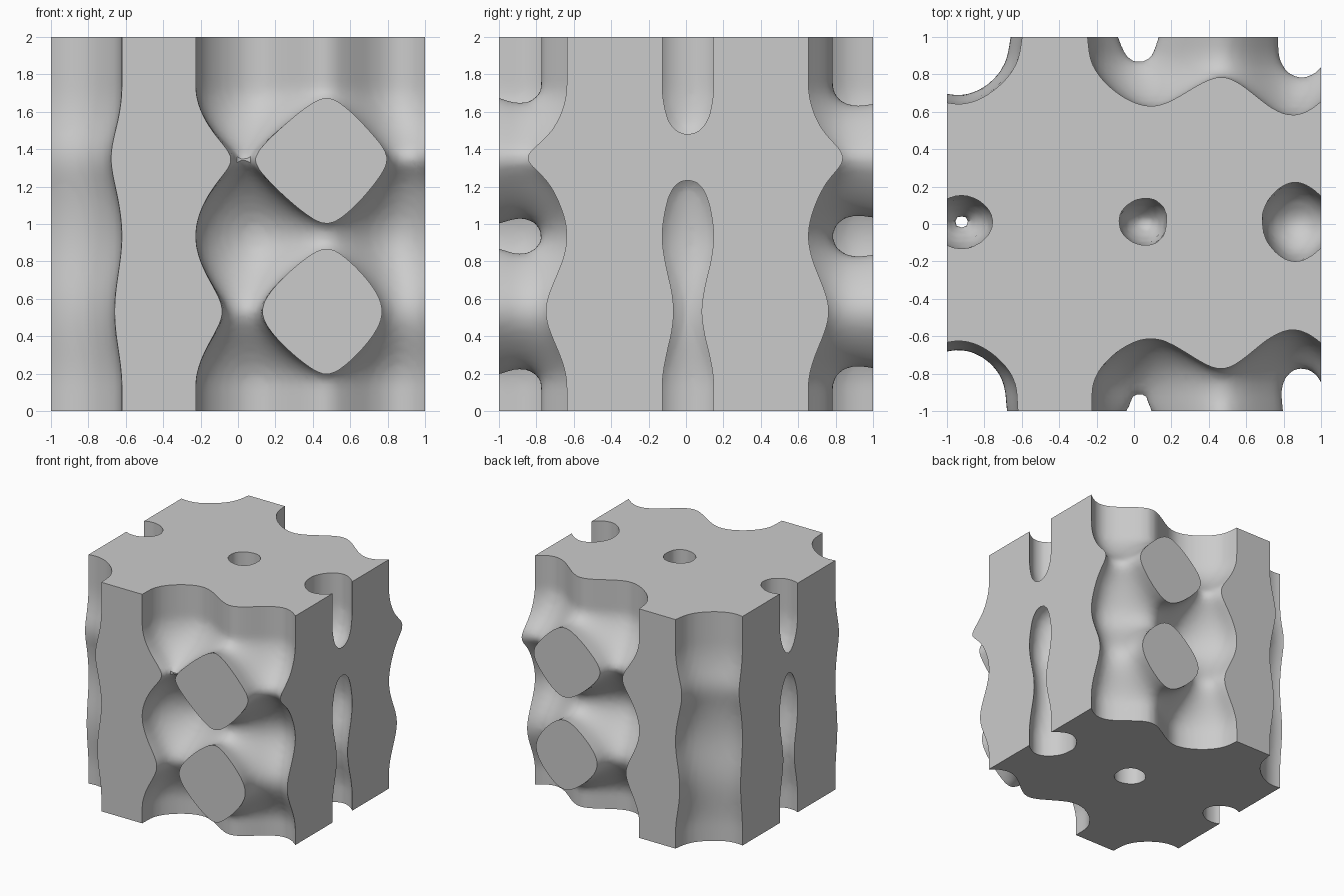
import bpy, bmesh
from math import cos, exp, pi
from itertools import product

if "Cube" in bpy.data.objects:
    bpy.data.objects.remove(bpy.data.objects["Cube"])

N = 64          # grid cells per side


def bell(v, centre, width):
    return exp(-((v - centre) / width) ** 2)


# Wave field of the porous block: positive = void, negative = solid
def field(x, y, z):
    cx = cos((7.9 if x > 0.06 else 6.4) * (x - 0.06))
    cy = cos(7.6 * (y - 0.01))
    zz = min(max(z, 0.13), 1.74)
    cz = cos(2 * pi / 0.805 * (zz - 0.13))
    ripple = 0.12 + 0.85 * bell(x, 0.42, 0.55) * min(1, 1.6 * abs(y))
    y2 = y * y
    y6 = y2 ** 3
    # solidity threshold: dense core, more open toward the outside
    t = 1.6 - 1.3 * y6
    if x > 0:
        t -= 0.5 * x * x * (1 - y6)
    else:
        t -= 0.85 * y2 * x * x
    t += 0.2 * bell(x, 0.06, 0.25) * (1 - y6)
    t -= 0.7 * bell(x, 0.42, 0.2) * y2 * (1.43 - y2)      # links between bumps
    t -= 0.4 * bell(x, 1.0, 0.12) * y6                    # open right corners
    # bridges across the slits
    if x > 0.5:
        t += 0.8 * bell(z, 1.36, 0.11) * (1 - 0.8 * y2)
    else:
        t += 0.25 * bell(z, 1.36, 0.15) * (1 - 0.4 * y2)
    return cx + cy + ripple * cz - t


# Sample grid; the outermost layer is empty and coincides with the cube faces
M = N + 3
pos = [-1 + 2 * min(max(i - 1, 0), N) / N for i in range(M)]
inside = range(1, N + 2)
val = {}
for i, j, k in product(range(M), repeat=3):
    if i in inside and j in inside and k in inside:
        val[i, j, k] = field(pos[i], pos[j], pos[k] + 1)
    else:
        val[i, j, k] = 1.0

corners = list(product((0, 1), repeat=3))
edges = [(a, b) for a in corners for b in corners
         if a < b and sum(p != q for p, q in zip(a, b)) == 1]

# Surface nets: one vertex per crossed cell
bm = bmesh.new()
cell = {}
for i, j, k in product(range(M - 1), repeat=3):
    v = {c: val[i + c[0], j + c[1], k + c[2]] for c in corners}
    if (min(v.values()) < 0) == (max(v.values()) < 0):
        continue
    inner, cap = [], []
    for a, b in edges:
        if (v[a] < 0) != (v[b] < 0):
            ia = (i + a[0], j + a[1], k + a[2])
            ib = (i + b[0], j + b[1], k + b[2])
            s = v[a] / (v[a] - v[b])
            point = [pos[m] + s * (pos[n] - pos[m]) for m, n in zip(ia, ib)]
            on_cap = min(ia + ib) == 0 or max(ia + ib) == M - 1
            (cap if on_cap else inner).append(point)
    pts = inner or cap
    x, y, z = (sum(c) / len(pts) for c in zip(*pts))
    cell[i, j, k] = bm.verts.new((x, y, z + 1))

# One quad per crossed grid edge
for lo in product(range(M - 1), repeat=3):
    a = val[lo] < 0
    for axis in range(3):
        hi = list(lo)
        hi[axis] += 1
        if a == (val[tuple(hi)] < 0):
            continue
        u, w = (axis + 1) % 3, (axis + 2) % 3
        quad = []
        for du, dw in ((0, 0), (-1, 0), (-1, -1), (0, -1)):
            c = list(lo)
            c[u] += du
            c[w] += dw
            quad.append(cell[tuple(c)])
        bm.faces.new(quad if a else quad[::-1])

bmesh.ops.dissolve_degenerate(bm, dist=1e-5, edges=bm.edges[:])
bmesh.ops.recalc_face_normals(bm, faces=bm.faces[:])
mesh = bpy.data.meshes.new("porous_block")
bm.to_mesh(mesh)
bm.free()
block = bpy.data.objects.new("porous_block", mesh)
bpy.context.collection.objects.link(block)

# Smooth hollows, sharp cube edges
bpy.context.view_layer.objects.active = block
block.select_set(True)
bpy.ops.object.shade_smooth_by_angle(angle=0.6)
